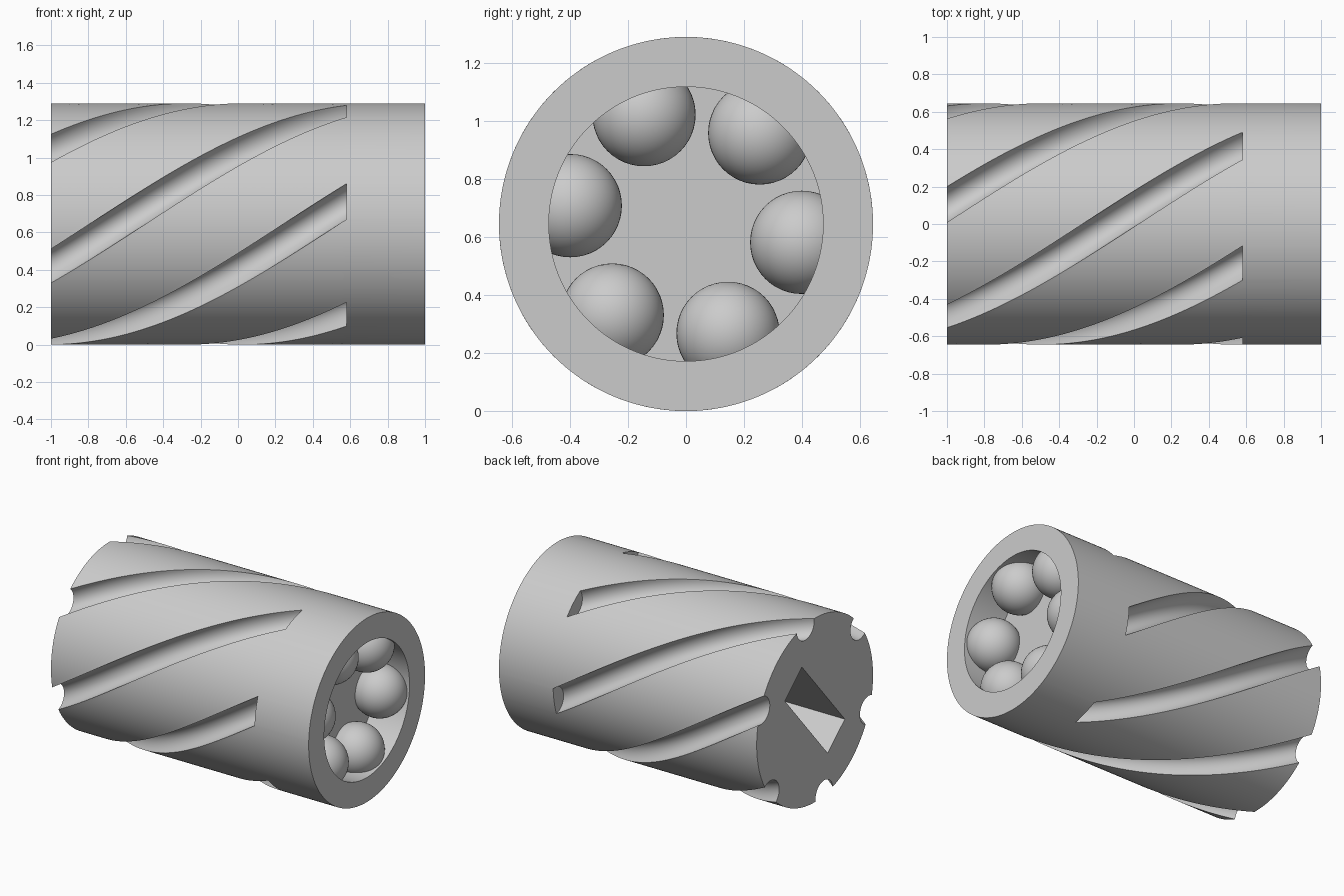
import bpy, bmesh
from math import pi, cos, sin, acos, atan2, radians

R = 0.645            # outer radius, also the height of the axis
BORE = 0.473         # radius of the open end
GROOVES = 6
GROOVE_END = 0.58
GROOVE_R, GROOVE_C = 0.097, 0.637
TWIST = radians(57.9)
START = radians(20.6)

if "Cube" in bpy.data.objects:
    bpy.data.objects.remove(bpy.data.objects["Cube"])

grey = bpy.data.materials.new("light grey")
grey.use_nodes = True
grey.diffuse_color = (0.6, 0.6, 0.6, 1)
grey.node_tree.nodes["Principled BSDF"].inputs["Base Color"].default_value = (0.6, 0.6, 0.6, 1)


def finish(name, bm, location=(0, 0, 0), angle=30):
    mesh = bpy.data.meshes.new(name)
    bm.to_mesh(mesh)
    bm.free()
    mesh.materials.append(grey)
    obj = bpy.data.objects.new(name, mesh)
    obj.location = location
    bpy.context.collection.objects.link(obj)
    bpy.ops.object.select_all(action="DESELECT")
    obj.select_set(True)
    bpy.context.view_layer.objects.active = obj
    bpy.ops.object.shade_smooth_by_angle(angle=radians(angle))
    return obj


def profile():
    """Polar points of the section: (angle, grooved radius, plain angle)."""
    half = acos((R * R + GROOVE_C ** 2 - GROOVE_R ** 2) / (2 * R * GROOVE_C))
    t0 = atan2(R * sin(half), R * cos(half) - GROOVE_C)
    sector = 2 * pi / GROOVES
    points = []
    for k in range(GROOVES):
        base = k * sector
        n = 20
        for i in range(n + 1):                      # groove arc
            t = 2 * pi - t0 - (2 * pi - 2 * t0) * i / n
            u, v = GROOVE_C + GROOVE_R * cos(t), GROOVE_R * sin(t)
            points.append((base + atan2(v, u), (u * u + v * v) ** 0.5,
                           base - half + 2 * half * i / n))
        n = 16
        for i in range(1, n):                       # land between grooves
            a = base + half + (sector - 2 * half) * i / n
            points.append((a, R, a))
    return points


def ring(bm, x, polar):
    return [bm.verts.new((x, r * cos(a), r * sin(a))) for a, r in polar]


def bridge(bm, a, b):
    for i in range(len(a)):
        j = (i + 1) % len(a)
        bm.faces.new((a[i], a[j], b[j], b[i]))


# Body: twisted grooved shaft, plain collar, bore and rectangular slot
bm = bmesh.new()
section = profile()
rings = []
STEPS = 64
for s in range(STEPS + 1):
    x = -1 + (GROOVE_END + 1) * s / STEPS
    turn = START - TWIST * (x + 1)
    rings.append(ring(bm, x, [(a + turn, r) for a, r, p in section]))
first = rings[0]
for x, radius in ((GROOVE_END, R), (1, R), (1, BORE), (0.74, BORE)):
    rings.append(ring(bm, x, [(p + turn, radius) for a, r, p in section]))
for a, b in zip(rings, rings[1:]):
    bridge(bm, a, b)
bm.faces.new(rings[-1])

slot_mid, slot_half, slot_r = radians(49), radians(19.2), 0.383
corners = [(slot_mid + d, slot_r) for d in
           (-slot_half, slot_half, pi - slot_half, pi + slot_half)]
mouth, bottom = ring(bm, -1, corners), ring(bm, -0.2, corners)
bridge(bm, mouth, bottom)
bm.faces.new(bottom)

# End face around the slot
edges = [bm.edges.get((loop[i - 1], loop[i]))
         for loop in (first, mouth) for i in range(len(loop))]
bmesh.ops.triangle_fill(bm, edges=edges, use_beauty=True, normal=(-1, 0, 0))
bmesh.ops.remove_doubles(bm, verts=bm.verts, dist=0.00001)
bmesh.ops.recalc_face_normals(bm, faces=bm.faces)
finish("grooved_body", bm, (0, 0, R))

# Balls set into the wall of the bore
for k in range(6):
    a = radians(51 + 60 * k)
    bm = bmesh.new()
    bmesh.ops.create_uvsphere(bm, u_segments=48, v_segments=24, radius=0.178)
    finish(f"ball_{k + 1}", bm, (0.821, 0.404 * cos(a), R + 0.404 * sin(a)), 60)
